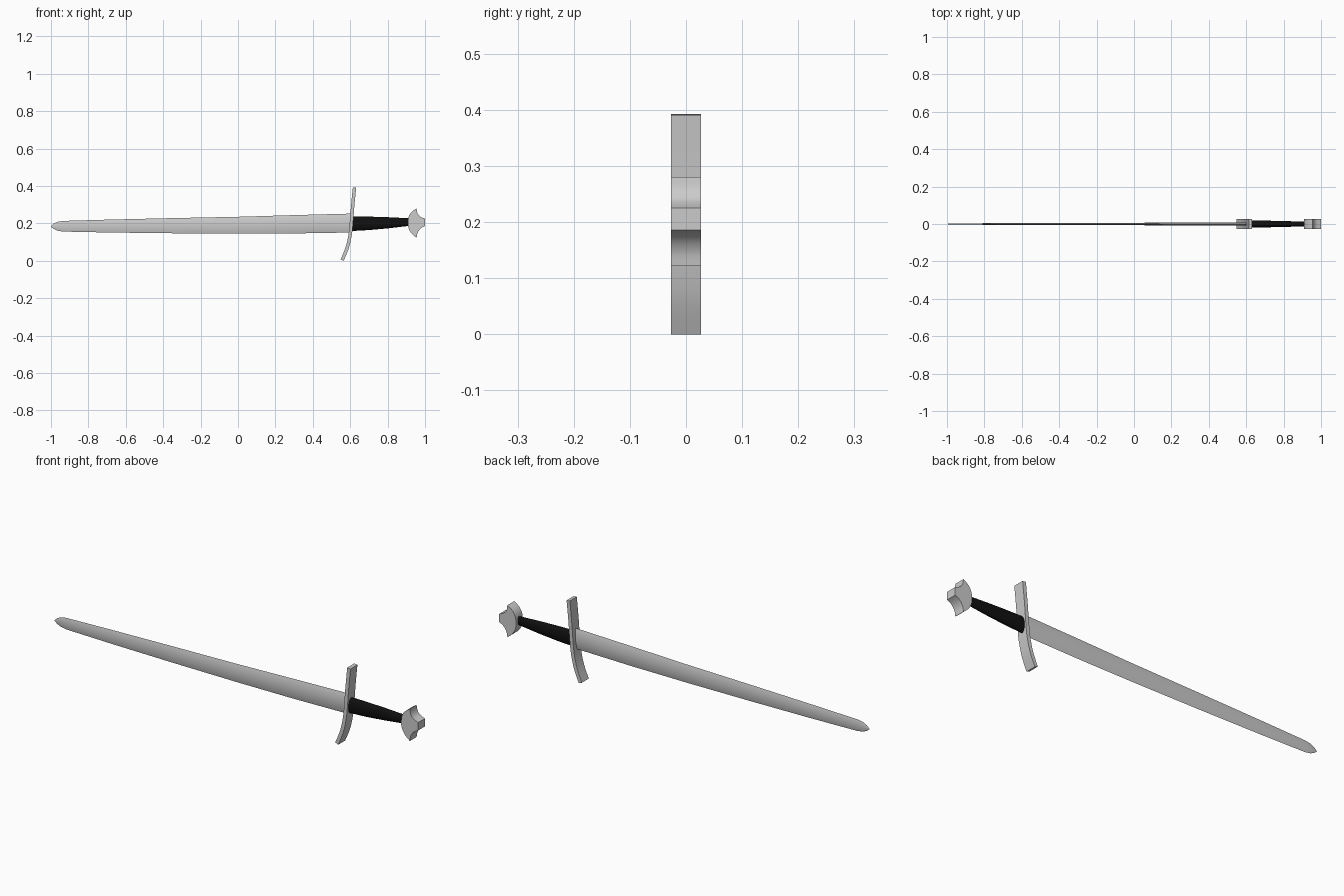
import bpy, math

if "Cube" in bpy.data.objects:
    bpy.data.objects.remove(bpy.data.objects["Cube"])


def add_mesh(name, verts, faces, angle=35):
    me = bpy.data.meshes.new(name)
    me.from_pydata(verts, [], faces)
    ob = bpy.data.objects.new(name, me)
    bpy.context.collection.objects.link(ob)
    bpy.ops.object.select_all(action='DESELECT')
    ob.select_set(True)
    bpy.context.view_layer.objects.active = ob
    bpy.ops.object.mode_set(mode='EDIT')
    bpy.ops.mesh.select_all(action='SELECT')
    bpy.ops.mesh.remove_doubles(threshold=0.00005)
    bpy.ops.mesh.normals_make_consistent(inside=False)
    bpy.ops.object.mode_set(mode='OBJECT')
    bpy.ops.object.shade_smooth_by_angle(angle=math.radians(angle))
    return ob


def loft(name, rings):
    n = len(rings[0])
    verts = [p for r in rings for p in r]
    faces = [(i * n + j, i * n + (j + 1) % n, (i + 1) * n + (j + 1) % n, (i + 1) * n + j)
             for i in range(len(rings) - 1) for j in range(n)]
    faces += [tuple(range(n)), tuple(range(len(verts) - n, len(verts)))]
    return add_mesh(name, verts, faces)


def plate(name, outline, half):
    # outline in x, z extruded along y
    return loft(name, [[(x, y, z) for x, z in outline] for y in (-half, half)])


def smooth_path(pts, steps=6):
    # Catmull-Rom through the points
    p = [pts[0]] + pts + [pts[-1]]
    out = []
    for i in range(1, len(p) - 2):
        for s in range(steps):
            t = s / steps
            out.append(tuple(0.5 * (2 * b + (c - a) * t + (2 * a - 5 * b + 4 * c - d) * t * t
                                    + (3 * b - a - 3 * c + d) * t ** 3)
                             for a, b, c, d in zip(p[i - 1], p[i], p[i + 1], p[i + 2])))
    return out + [pts[-1]]


# Blade: lens cross-sections (x, low edge, high edge, half thickness)
def lens(x, lo, hi, h, n=10):
    c, w = (lo + hi) / 2, (hi - lo) / 2
    ring = []
    for side in (1, -1):
        for k in range(n):
            u = side * (1 - 2 * k / n)
            ring.append((x, side * h * (1 - u * u), c + w * u))
    return ring


stations = [(-1, .182, .184, .001), (-.985, .170, .198, .002), (-.965, .161, .208, .003),
            (-.935, .156, .213, .0035), (-.69, .151, .220, .0045), (-.35, .147, .228, .0055),
            (0, .145, .235, .0065), (.3, .146, .244, .0075), (.605, .151, .252, .008)]
loft("blade", [lens(*s) for s in stations])

# Crossguard: bowed bar of constant thickness
path = smooth_path([(.557, .003), (.583, .067), (.599, .135), (.606, .2), (.613, .29), (.623, .391)])
left, right = [], []
for i, (x, z) in enumerate(path):
    a, b = path[max(i - 1, 0)], path[min(i + 1, len(path) - 1)]
    dx, dz = b[0] - a[0], b[1] - a[1]
    ln = math.hypot(dx, dz)
    ox, oz = dz / ln * .009, -dx / ln * .009
    left.append((x - ox, z - oz))
    right.append((x + ox, z + oz))
bar_rings = [[(l[0], -.027, l[1]), (r[0], -.027, r[1]), (r[0], .027, r[1]), (l[0], .027, l[1])]
             for l, r in zip(left, right)]
# keep the lower tip exactly on z = 0
low = min(p[2] for r in bar_rings for p in r)
bar_rings = [[(x, y, z - low) for x, y, z in r] for r in bar_rings]
loft("crossguard", bar_rings)

# Grip: tapered oval (x, centre z, half height, half depth)
N = 24
grip = loft("grip", [[(x, ry * math.sin(2 * math.pi * k / N), zc + rz * math.cos(2 * math.pi * k / N))
                      for k in range(N)]
                     for x, zc, rz, ry in [(.606, .198, .039, .019), (.7, .200, .036, .018),
                                           (.8, .203, .030, .016), (.92, .207, .020, .012)]])
black = bpy.data.materials.new("black_leather")
black.diffuse_color = (.005, .005, .005, 1)
black.use_nodes = True
black.node_tree.nodes["Principled BSDF"].inputs["Base Color"].default_value = black.diffuse_color
grip.data.materials.append(black)

# Pommel: crescent face with a central lobe at the end
crescent = smooth_path([(.955, .122), (.926, .148), (.910, .180), (.908, .210),
                        (.914, .240), (.930, .263), (.955, .280)], 4)
upper = smooth_path([(.955, .280), (.958, .260), (.967, .243), (.981, .233), (1.0, .225)], 4)[1:]
lower = smooth_path([(1.0, .186), (.983, .177), (.969, .164), (.959, .145), (.955, .122)], 4)[:-1]
plate("pommel", crescent + upper + lower, .0265)
